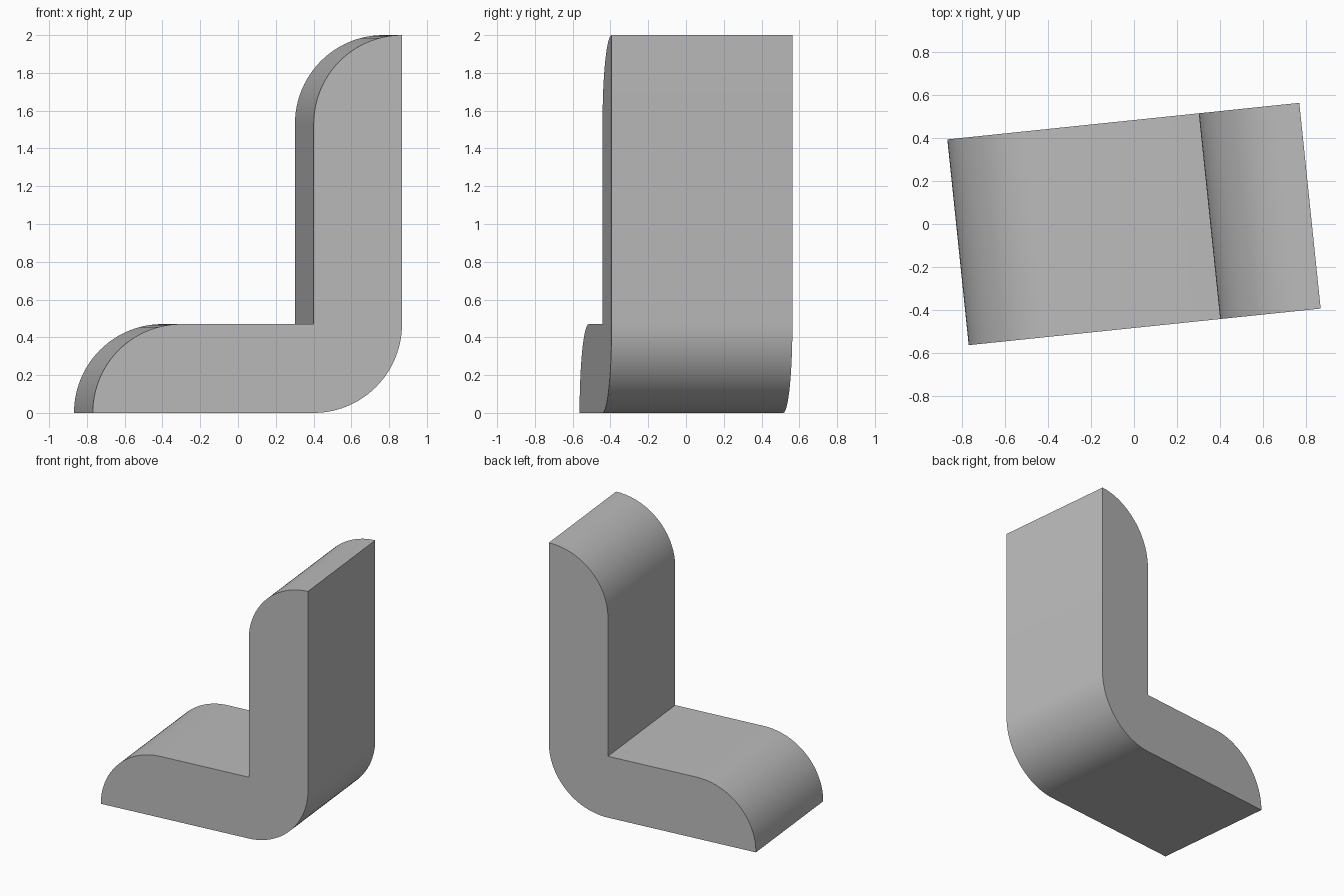
import bpy
import math
from mathutils import Matrix

cube = bpy.data.objects.get("Cube")
if cube:
    bpy.data.objects.remove(cube, do_unlink=True)

HALF_LENGTH = 0.823
HALF_WIDTH = 0.481
HEIGHT = 2.0
THICK = 0.47          # plate thickness, also the radius of every rounding
TURN = math.radians(5.93)
STEPS = 24

grey = bpy.data.materials.new("plain grey")
grey.use_nodes = True
colour = (0.5, 0.5, 0.5, 1)
grey.diffuse_color = colour
grey.node_tree.nodes["Principled BSDF"].inputs["Base Color"].default_value = colour


def quarter(cx, cz, start, end):
    """Points of a rounding between two angles in degrees."""
    angles = [math.radians(start + (end - start) * i / STEPS) for i in range(STEPS + 1)]
    return [(cx + THICK * math.cos(a), cz + THICK * math.sin(a)) for a in angles]


# Outline of the L: rounded heel, rounded top, inner corner, rounded toe
inner = HALF_LENGTH - THICK
outline = quarter(inner, THICK, -90, 0)
outline += quarter(HALF_LENGTH, HEIGHT - THICK, 90, 180)
outline.append((inner, THICK))
outline += quarter(THICK - HALF_LENGTH, 0, 90, 180)

# Extrude the outline across the width
n = len(outline)
verts = [(x, y, z) for y in (-HALF_WIDTH, HALF_WIDTH) for x, z in outline]
faces = [tuple(range(n)), tuple(reversed(range(n, 2 * n)))]
for i in range(n):
    j = (i + 1) % n
    faces.append((j, i, n + i, n + j))

mesh = bpy.data.meshes.new("angle_bracket")
mesh.from_pydata(verts, [], faces)
mesh.transform(Matrix.Rotation(TURN, 4, "Z"))
mesh.materials.append(grey)
bracket = bpy.data.objects.new("angle_bracket", mesh)
bpy.context.collection.objects.link(bracket)

# Smooth roundings, sharp corners
bpy.ops.object.select_all(action="DESELECT")
bracket.select_set(True)
bpy.context.view_layer.objects.active = bracket
bpy.ops.object.shade_smooth_by_angle(angle=math.radians(30))
